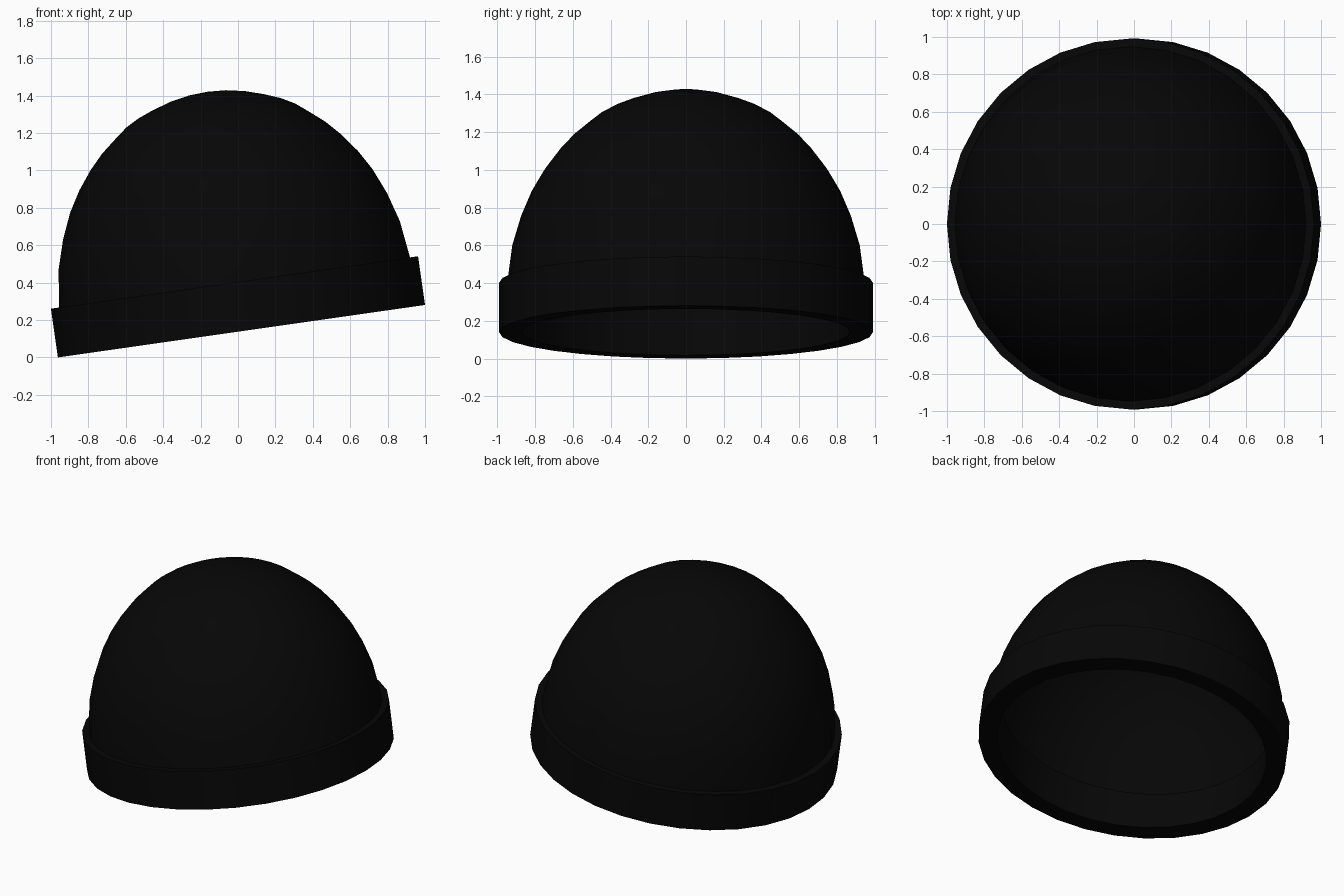
import bpy, bmesh, math
from mathutils import Matrix

if "Cube" in bpy.data.objects:
    bpy.data.objects.remove(bpy.data.objects["Cube"])

SIDES = 32
TILT = Matrix.Translation((0.0185, 0, 0.14)) @ Matrix.Rotation(math.radians(-8.13), 4, 'Y')

black = bpy.data.materials.new("black_wool")
black.diffuse_color = (0.002, 0.002, 0.002, 1)
black.use_nodes = True
black.node_tree.nodes["Principled BSDF"].inputs["Base Color"].default_value = black.diffuse_color


def lathe(name, profile, closed):
    """Revolve (radius, height) points around the tilted hat axis."""
    bm = bmesh.new()
    rings = []
    for r, z in profile:
        if r == 0:
            rings.append([bm.verts.new((0, 0, z))] * SIDES)
        else:
            rings.append([bm.verts.new((r * math.cos(2 * math.pi * i / SIDES),
                                        r * math.sin(2 * math.pi * i / SIDES), z))
                          for i in range(SIDES)])
    pairs = list(zip(rings, rings[1:]))
    if closed:
        pairs.append((rings[-1], rings[0]))
    for a, b in pairs:
        for i in range(SIDES):
            j = (i + 1) % SIDES
            quad = list(dict.fromkeys([a[i], a[j], b[j], b[i]]))
            if len(quad) > 2:
                bm.faces.new(quad)
    bmesh.ops.recalc_face_normals(bm, faces=bm.faces[:])
    bm.transform(TILT)
    me = bpy.data.meshes.new(name)
    bm.to_mesh(me)
    bm.free()
    me.materials.append(black)
    ob = bpy.data.objects.new(name, me)
    bpy.context.collection.objects.link(ob)
    bpy.ops.object.select_all(action='DESELECT')
    ob.select_set(True)
    bpy.context.view_layer.objects.active = ob
    bpy.ops.object.shade_smooth_by_angle(angle=math.radians(35))
    return ob


# folded brim: thick band around the opening
lathe("folded_brim", [(0.9915, 0), (0.9915, 0.263), (0.87, 0.263), (0.87, 0)], True)

# crown: thin dome resting on the brim, open underneath
lathe("crown", [(0.948, 0.263), (0.921, 0.465), (0.875, 0.62), (0.817, 0.757),
                (0.752, 0.867), (0.676, 0.967), (0.603, 1.045), (0.515, 1.118),
                (0.455, 1.165), (0.384, 1.204), (0.3, 1.237), (0.2, 1.268),
                (0.1, 1.287), (0, 1.293)], False)
